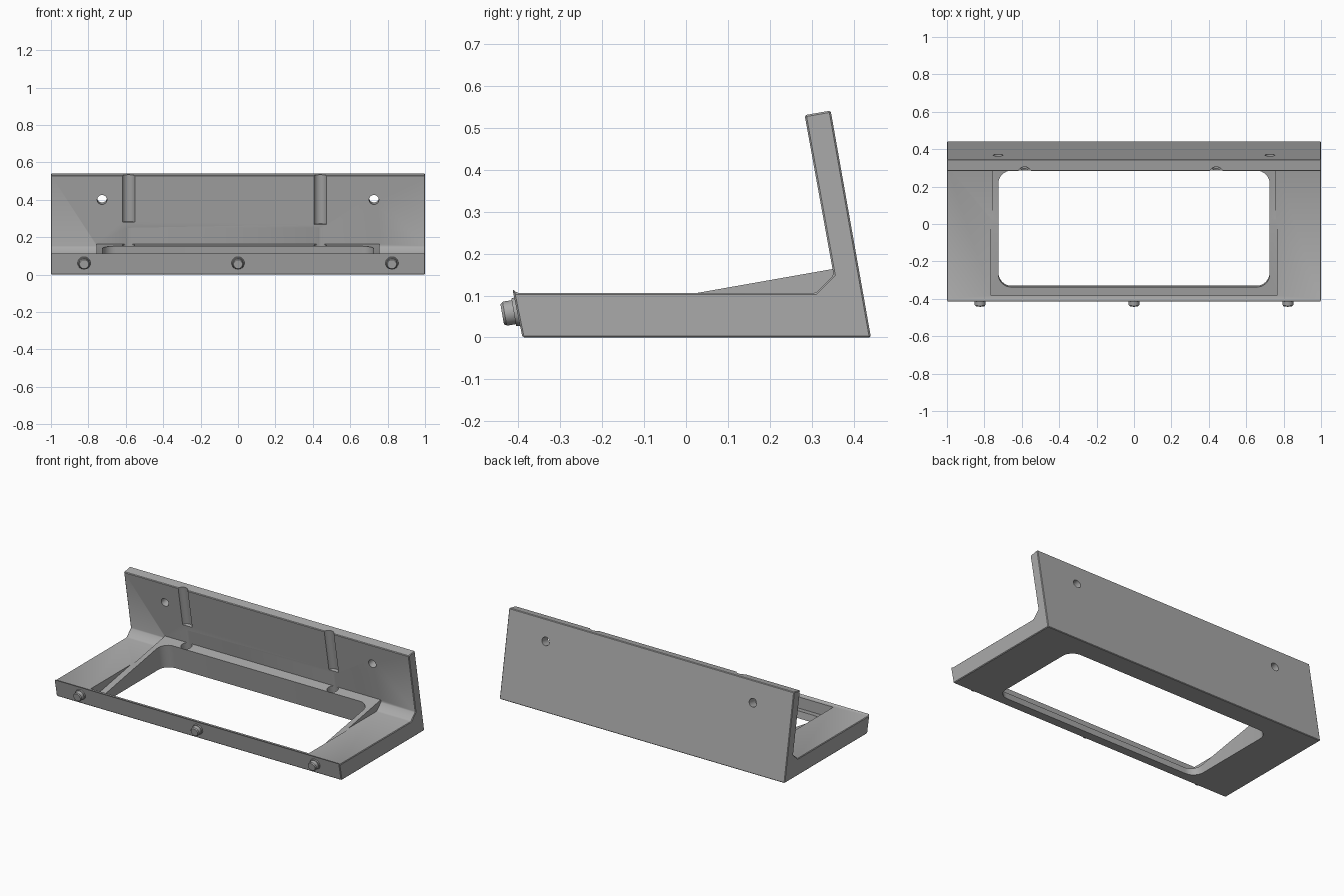
import bpy, bmesh, math
from mathutils import Matrix, Vector

if "Cube" in bpy.data.objects:
    bpy.data.objects.remove(bpy.data.objects["Cube"])

TILT = math.radians(10)          # shared lean of plate, window and pegs
LEAN = Matrix.Rotation(TILT, 4, 'X')
SLOPE = math.tan(TILT)

grey = bpy.data.materials.new("grey plastic")
grey.diffuse_color = (0.4, 0.4, 0.4, 1)
grey.use_nodes = True
grey.node_tree.nodes["Principled BSDF"].inputs["Base Color"].default_value = grey.diffuse_color


def finish(name, bm):
    bmesh.ops.recalc_face_normals(bm, faces=bm.faces)
    me = bpy.data.meshes.new(name)
    bm.to_mesh(me)
    bm.free()
    me.materials.append(grey)
    ob = bpy.data.objects.new(name, me)
    bpy.context.collection.objects.link(ob)
    return ob


def extrude(name, points, move):
    """Closed outline swept along a vector."""
    bm = bmesh.new()
    face = bm.faces.new([bm.verts.new(p) for p in points])
    out = bmesh.ops.extrude_face_region(bm, geom=[face])
    vs = [g for g in out["geom"] if isinstance(g, bmesh.types.BMVert)]
    bmesh.ops.translate(bm, verts=vs, vec=move)
    return finish(name, bm)


def prism(name, half, profile):
    """Side profile (y, z) swept symmetrically across x."""
    return extrude(name, [(-half, y, z) for y, z in profile], (2 * half, 0, 0))


def cylinder(name, start, end, r, r2=None, sides=32):
    a, b = Vector(start), Vector(end)
    bm = bmesh.new()
    m = Matrix.Translation((a + b) / 2) @ (b - a).to_track_quat('Z', 'Y').to_matrix().to_4x4()
    bmesh.ops.create_cone(bm, cap_ends=True, segments=sides, radius1=r,
                          radius2=r if r2 is None else r2, depth=(b - a).length, matrix=m)
    return finish(name, bm)


def apply(ob, mod):
    bpy.context.view_layer.objects.active = ob
    bpy.ops.object.modifier_apply(modifier=mod.name)


def combine(ob, other, op):
    mod = ob.modifiers.new(op, 'BOOLEAN')
    mod.operation, mod.solver, mod.object = op, 'EXACT', other
    apply(ob, mod)
    bpy.data.objects.remove(other)


# L-shaped body: base, chamfered corner and leaning back plate
body = prism("stand_body", 1.0, [
    (-0.39, 0), (0.441, 0), (0.345, 0.541), (0.283, 0.53), (0.352, 0.149),
    (0.309, 0.106), (-0.403, 0.106), (-0.414, 0.116)])
bev = body.modifiers.new("bevel", 'BEVEL')
bev.width, bev.segments, bev.limit_method = 0.004, 1, 'ANGLE'
apply(body, bev)

# Sloping support behind and beside the window
combine(body, prism("support_wedge", 0.757, [
    (0.02, 0.105), (0.37, 0.105 + 0.35 * SLOPE), (0.37, 0.05), (0.02, 0.05)]), 'UNION')

# Sunken pocket that continues the same slope forward
combine(body, prism("pocket_cutter", 0.765, [
    (-0.383, 0.106 - 0.403 * SLOPE), (0.02, 0.106), (0.02, 0.2), (-0.383, 0.2)]), 'DIFFERENCE')

# Rounded window, square to the slope
outline = []
W, Y0, Y1, R = 0.725, -0.33, 0.312, 0.07
for cx, cy, start in ((W - R, Y1 - R, 0), (R - W, Y1 - R, 90),
                      (R - W, Y0 + R, 180), (W - R, Y0 + R, 270)):
    for i in range(9):
        a = math.radians(start + i * 90 / 8)
        x, y = cx + R * math.cos(a), cy + R * math.sin(a)
        outline.append((x, y + 0.1 * SLOPE, -0.1))
combine(body, extrude("window_cutter", outline, (0, -0.4 * SLOPE, 0.4)), 'DIFFERENCE')


def plate_point(x, z, out):
    """Point a given distance in front of the plate's front face."""
    y = 0.352 - (z - 0.149) * 0.069 / 0.381
    return Vector((x, y, z)) + LEAN.to_3x3() @ Vector((0, -out, 0))


# Screw holes through the plate
for x in (-0.727, 0.727):
    combine(body, cylinder("screw_cutter", plate_point(x, 0.4, 0.1),
                           plate_point(x, 0.4, -0.2), 0.026), 'DIFFERENCE')

# Round grooves in the plate, with a narrower bore down into the support
for x, z in ((-0.585, 0.28), (0.44, 0.268)):
    combine(body, cylinder("groove_cutter", plate_point(x, z, 0.013),
                           plate_point(x, 0.6, 0.013), 0.036), 'DIFFERENCE')
    combine(body, cylinder("bore_cutter", plate_point(x, 0.11, 0.03),
                           plate_point(x, 0.25, 0.03), 0.033), 'DIFFERENCE')

# Pegs on the front edge: collar, shaft and chamfered tip
axis = LEAN.to_3x3() @ Vector((0, -1, 0))
for n, x in zip(("left", "middle", "right"), (-0.823, 0, 0.823)):
    root = Vector((x, -0.395, 0.063))
    peg = cylinder(n + "_peg", root, root + axis * 0.038, 0.029)
    combine(peg, cylinder("collar", root, root + axis * 0.016, 0.036, 0.033), 'UNION')
    combine(peg, cylinder("tip", root + axis * 0.037, root + axis * 0.044, 0.029, 0.024), 'UNION')

# Smooth round parts, crisp edges
bpy.ops.object.select_all(action='DESELECT')
for ob in bpy.context.scene.objects:
    ob.select_set(True)
    bpy.context.view_layer.objects.active = ob
bpy.ops.object.shade_smooth_by_angle(angle=math.radians(30))
